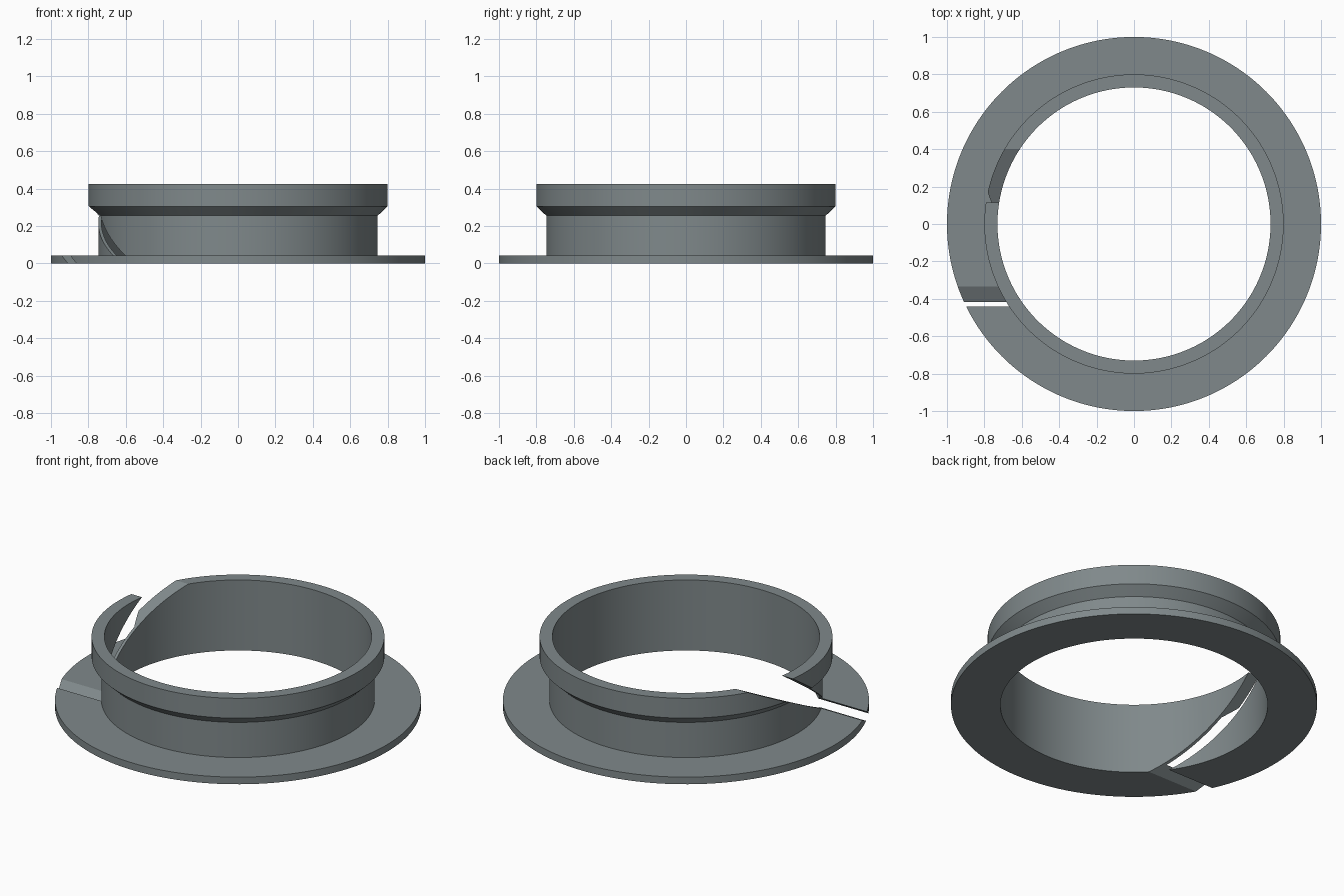
import bpy, bmesh, math

if "Cube" in bpy.data.objects:
    bpy.data.objects.remove(bpy.data.objects["Cube"])

SEGMENTS = 192

grey = bpy.data.materials.new("slate_grey")
grey.diffuse_color = (0.215, 0.25, 0.258, 1)
grey.use_nodes = True
grey.node_tree.nodes["Principled BSDF"].inputs["Base Color"].default_value = grey.diffuse_color


def make_object(name, bm):
    bmesh.ops.recalc_face_normals(bm, faces=bm.faces)
    mesh = bpy.data.meshes.new(name)
    bm.to_mesh(mesh)
    bm.free()
    mesh.materials.append(grey)
    obj = bpy.data.objects.new(name, mesh)
    bpy.context.collection.objects.link(obj)
    return obj


# Flanged ring: closed profile (radius, height) turned around z
profile = [(0.73, 0), (1, 0), (1, 0.043), (0.747, 0.043),
           (0.747, 0.255), (0.8, 0.305), (0.8, 0.425), (0.73, 0.425)]
bm = bmesh.new()
rings = []
for i in range(SEGMENTS):
    a = math.tau * i / SEGMENTS
    rings.append([bm.verts.new((r * math.cos(a), r * math.sin(a), z)) for r, z in profile])
for i, ring in enumerate(rings):
    following = rings[(i + 1) % SEGMENTS]
    for j in range(len(profile)):
        k = (j + 1) % len(profile)
        bm.faces.new((ring[j], following[j], following[k], ring[k]))
ring_obj = make_object("flanged_ring", bm)


# Slanted slot cutter on the left side, widening towards the top
def lower_y(z):
    return -0.441 + 1.455 * (z - 0.043)


def upper_y(z):
    return -0.417 + 1.922 * z


bm = bmesh.new()
low, high = -0.1, 0.55
section = [(lower_y(low), low), (upper_y(low), low),
           (upper_y(high), high), (lower_y(high), high)]
face = bm.faces.new([bm.verts.new((-1.2, y, z)) for y, z in section])
side = bmesh.ops.extrude_face_region(bm, geom=[face])
bmesh.ops.translate(bm, vec=(0.9, 0, 0),
                    verts=[v for v in side["geom"] if isinstance(v, bmesh.types.BMVert)])
cutter = make_object("slot_cutter", bm)
cutter.hide_render = True

# Cut the slot, then drop the cutter
cut = ring_obj.modifiers.new("slot", 'BOOLEAN')
cut.operation = 'DIFFERENCE'
cut.solver = 'EXACT'
cut.object = cutter
bpy.context.view_layer.objects.active = ring_obj
ring_obj.select_set(True)
bpy.ops.object.modifier_apply(modifier=cut.name)
bpy.data.objects.remove(cutter)

# Smooth round walls, sharp rims
bpy.ops.object.shade_smooth_by_angle(angle=math.radians(25))
